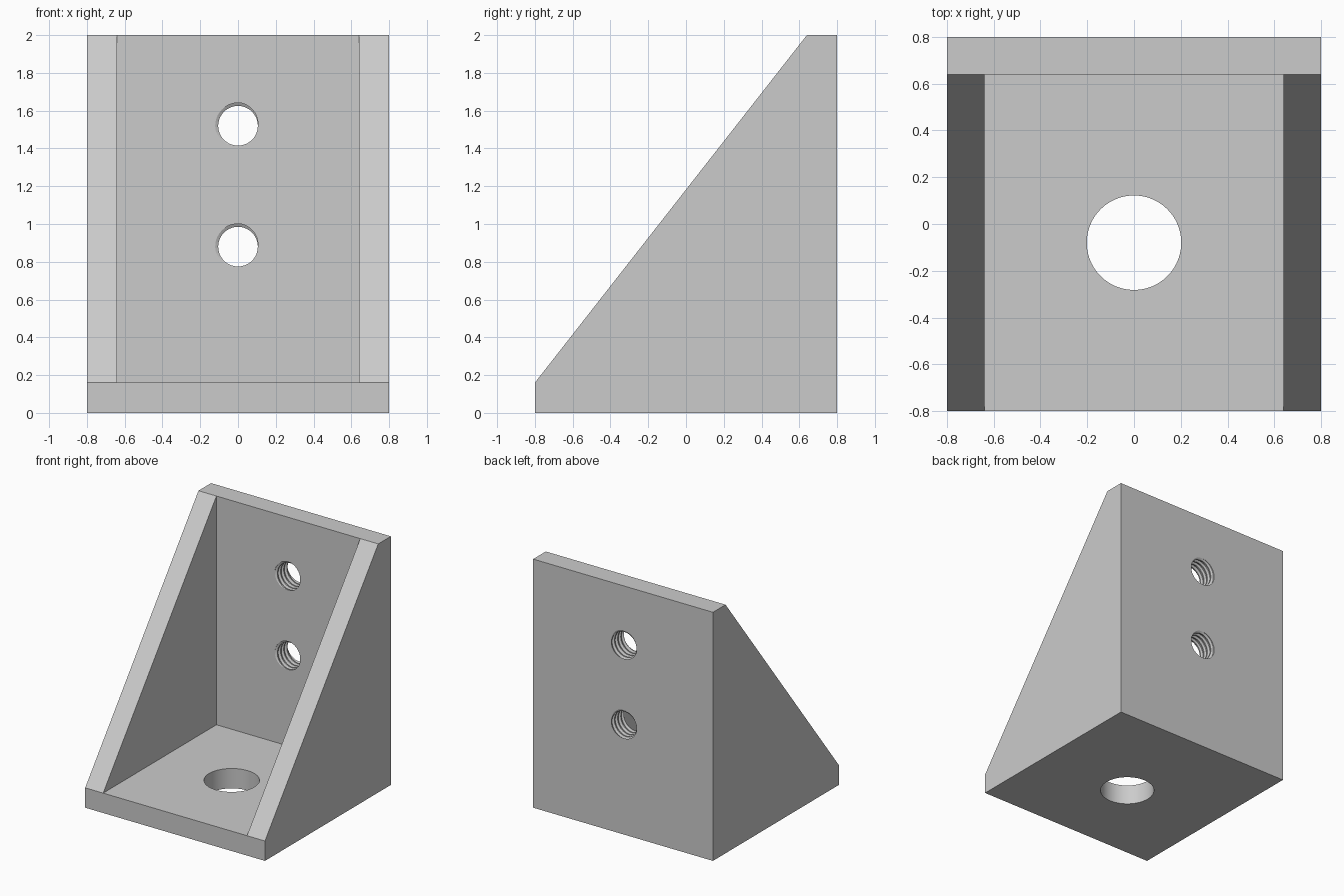
import bpy, bmesh, math

cube = bpy.data.objects.get("Cube")
if cube:
    bpy.data.objects.remove(cube, do_unlink=True)

WALL, HALF, HEIGHT = 0.16, 0.8, 2.0
INNER = HALF - WALL

grey = bpy.data.materials.new("light grey")
grey.use_nodes = True
colour = (0.6, 0.6, 0.6, 1)
grey.diffuse_color = colour
grey.node_tree.nodes["Principled BSDF"].inputs["Base Color"].default_value = colour


def finish(name, bm):
    bmesh.ops.recalc_face_normals(bm, faces=bm.faces)
    mesh = bpy.data.meshes.new(name)
    bm.to_mesh(mesh)
    bm.free()
    mesh.materials.append(grey)
    obj = bpy.data.objects.new(name, mesh)
    bpy.context.collection.objects.link(obj)
    return obj


def prism(name, profile, half_width):
    """Extrude a (y, z) profile across x."""
    bm = bmesh.new()
    face = bm.faces.new([bm.verts.new((-half_width, y, z)) for y, z in profile])
    ext = bmesh.ops.extrude_face_region(bm, geom=[face])["geom"]
    moved = [v for v in ext if isinstance(v, bmesh.types.BMVert)]
    bmesh.ops.translate(bm, verts=moved, vec=(2 * half_width, 0, 0))
    return finish(name, bm)


def thread_cutter(name, z, minor=0.105, major=0.121, pitch=0.04, turns=9, seg=40):
    """Closed helical thread along y, longer than the plate it cuts."""
    bm = bmesh.new()
    shape = [(0, minor), (0.25, minor), (0.47, major), (0.78, major)]
    n, start, rows = len(shape), INNER - 0.13, turns * len(shape)
    grid = {}
    for i in range(seg):
        for j in range(rows + 1 + (n if i == 0 else 0)):
            offset, r = shape[j % n]
            y = start + pitch * (j // n + offset + i / seg)
            a = -math.tau * i / seg
            grid[i, j] = bm.verts.new((r * math.cos(a), y, z + r * math.sin(a)))

    def vert(i, j):
        return grid[i, j] if i < seg else grid[0, j + n]

    for i in range(seg):
        for j in range(rows):
            bm.faces.new((vert(i, j), vert(i + 1, j), vert(i + 1, j + 1), vert(i, j + 1)))
    # close both ends with fans to a point on the axis
    tips = [bm.verts.new((0, y, z)) for y in (INNER - 0.2, HALF + 0.2)]
    middle = INNER + WALL / 2
    for e in [e for e in bm.edges if e.is_boundary]:
        bm.faces.new((*e.verts, tips[e.verts[0].co.y > middle]))
    return finish(name, bm)


def bore_cutter(name, y, radius):
    bm = bmesh.new()
    bmesh.ops.create_cone(bm, cap_ends=True, segments=96, radius1=radius, radius2=radius, depth=0.6)
    bmesh.ops.translate(bm, verts=bm.verts, vec=(0, y, WALL / 2))
    return finish(name, bm)


# Wedge-shaped bracket body
bracket = prism("corner_bracket", [(-HALF, 0), (HALF, 0), (HALF, HEIGHT),
                                   (INNER, HEIGHT), (-HALF, WALL)], HALF)

# Pocket between the gussets, base bore and two threaded holes
cutters = [
    prism("pocket_cutter", [(-1, WALL), (INNER, WALL), (INNER, 3), (-1, 3)], INNER),
    bore_cutter("base_bore_cutter", -0.08, 0.202),
    thread_cutter("lower_thread_cutter", 0.88),
    thread_cutter("upper_thread_cutter", 1.52),
]
for cutter in cutters:
    cutter.hide_render = True
    mod = bracket.modifiers.new(cutter.name, 'BOOLEAN')
    mod.operation, mod.solver, mod.object = 'DIFFERENCE', 'EXACT', cutter

# Bake the cuts, then drop the cutters
bpy.context.view_layer.update()
baked = bpy.data.meshes.new_from_object(bracket.evaluated_get(bpy.context.evaluated_depsgraph_get()))
bracket.modifiers.clear()
bracket.data = baked
baked.name = "corner_bracket"
baked.materials.clear()
baked.materials.append(grey)
baked.polygons.foreach_set("material_index", [0] * len(baked.polygons))
for cutter in cutters:
    bpy.data.objects.remove(cutter, do_unlink=True)

# Smooth bore, sharp corners
bpy.context.view_layer.objects.active = bracket
bracket.select_set(True)
bpy.ops.object.shade_smooth_by_angle(angle=math.radians(25))
